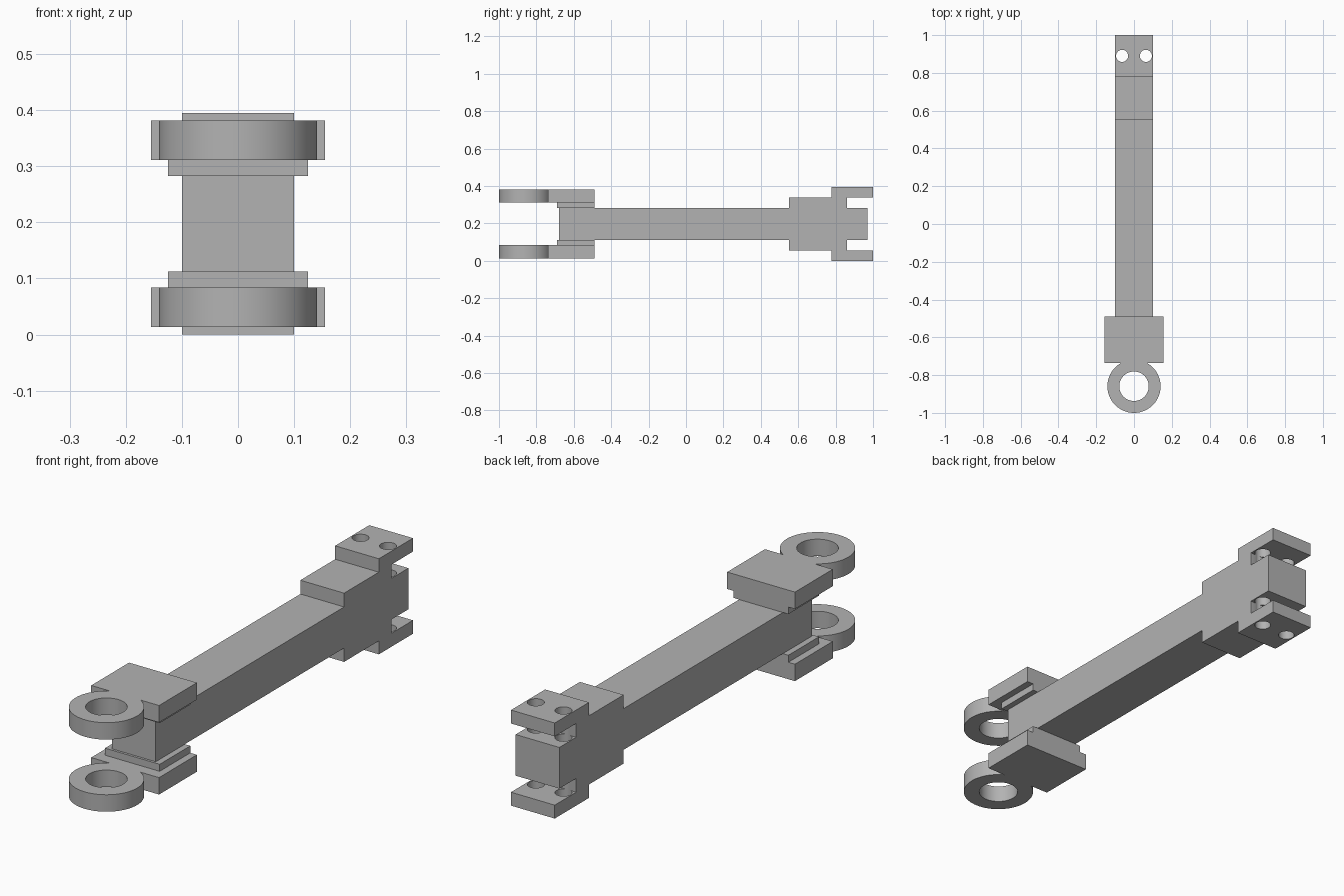
import bpy, bmesh, math
from mathutils import Vector

cube = bpy.data.objects.get("Cube")
if cube:
    bpy.data.objects.remove(cube, do_unlink=True)

MID = 0.1975  # height of the horizontal symmetry plane

grey = bpy.data.materials.new("plain grey")
grey.use_nodes = True
colour = (0.45, 0.45, 0.45, 1)
grey.diffuse_color = colour
grey.node_tree.nodes["Principled BSDF"].inputs["Base Color"].default_value = colour


def extrude(name, outline, depth):
    """Solid made by sweeping a closed outline of 3D points along depth."""
    bm = bmesh.new()
    face = bm.faces.new([bm.verts.new(p) for p in outline])
    swept = bmesh.ops.extrude_face_region(bm, geom=[face])["geom"]
    bmesh.ops.translate(bm, vec=Vector(depth),
                        verts=[g for g in swept if isinstance(g, bmesh.types.BMVert)])
    bmesh.ops.recalc_face_normals(bm, faces=bm.faces)
    mesh = bpy.data.meshes.new(name)
    bm.to_mesh(mesh)
    bm.free()
    mesh.materials.append(grey)
    obj = bpy.data.objects.new(name, mesh)
    bpy.context.collection.objects.link(obj)
    return obj


def arc(cx, cy, radius, z, start=0.0, end=math.tau, steps=64):
    return [(cx + radius * math.cos(a), cy + radius * math.sin(a), z)
            for a in (start + (end - start) * i / steps for i in range(steps))]


def drill(obj, x, y, radius):
    """Cut a vertical round hole through the object."""
    cutter = extrude("hole_cutter", arc(x, y, radius, -0.5), (0, 0, 1.5))
    cutter.hide_render = True
    cut = obj.modifiers.new("hole", "BOOLEAN")
    cut.operation = "DIFFERENCE"
    cut.solver = "EXACT"
    cut.object = cutter
    bpy.context.view_layer.objects.active = obj
    bpy.ops.object.modifier_apply(modifier=cut.name)
    bpy.data.objects.remove(cutter, do_unlink=True)


def smooth(obj):
    bpy.ops.object.select_all(action="DESELECT")
    obj.select_set(True)
    bpy.context.view_layer.objects.active = obj
    bpy.ops.object.shade_smooth_by_angle(angle=math.radians(30))


# Arm: side profile with stepped block and forked end, mirrored about mid height
half = [(-0.68, 0.085), (0.55, 0.085), (0.55, 0.142), (0.777, 0.142), (0.777, MID),
        (1.0, MID), (1.0, 0.142), (0.86, 0.142), (0.86, 0.085), (0.97, 0.085)]
profile = half + [(y, -h) for y, h in reversed(half)]
arm = extrude("arm", [(-0.1, y, MID + h) for y, h in profile], (0.2, 0, 0))
for side in (-1, 1):
    drill(arm, side * 0.063, 0.89, 0.032)
smooth(arm)

# Brackets: plate with a ring eye in front, plus a thin pad against the arm
EYE_Y, EYE_R, PLATE_Y, BACK_Y = -0.859, 0.141, -0.737, -0.49
join = math.asin((PLATE_Y - EYE_Y) / EYE_R)
for name, sign in (("upper", 1), ("lower", -1)):
    z = MID + sign * 0.114
    outline = [(0.155, PLATE_Y, z), (0.155, BACK_Y, z),
               (-0.155, BACK_Y, z), (-0.155, PLATE_Y, z)]
    outline += arc(0, EYE_Y, EYE_R, z, math.pi - join, math.tau + join, 72)
    outline.append((EYE_R * math.cos(join), PLATE_Y, z))
    bracket = extrude(name + "_eye_bracket", outline, (0, 0, sign * 0.07))
    drill(bracket, 0, EYE_Y, 0.078)
    smooth(bracket)

    pad_z = MID + sign * 0.085
    extrude(name + "_bracket_pad",
            [(x, y, pad_z) for x, y in ((-0.125, -0.69), (0.125, -0.69),
                                        (0.125, BACK_Y), (-0.125, BACK_Y))],
            (0, 0, sign * 0.029))
